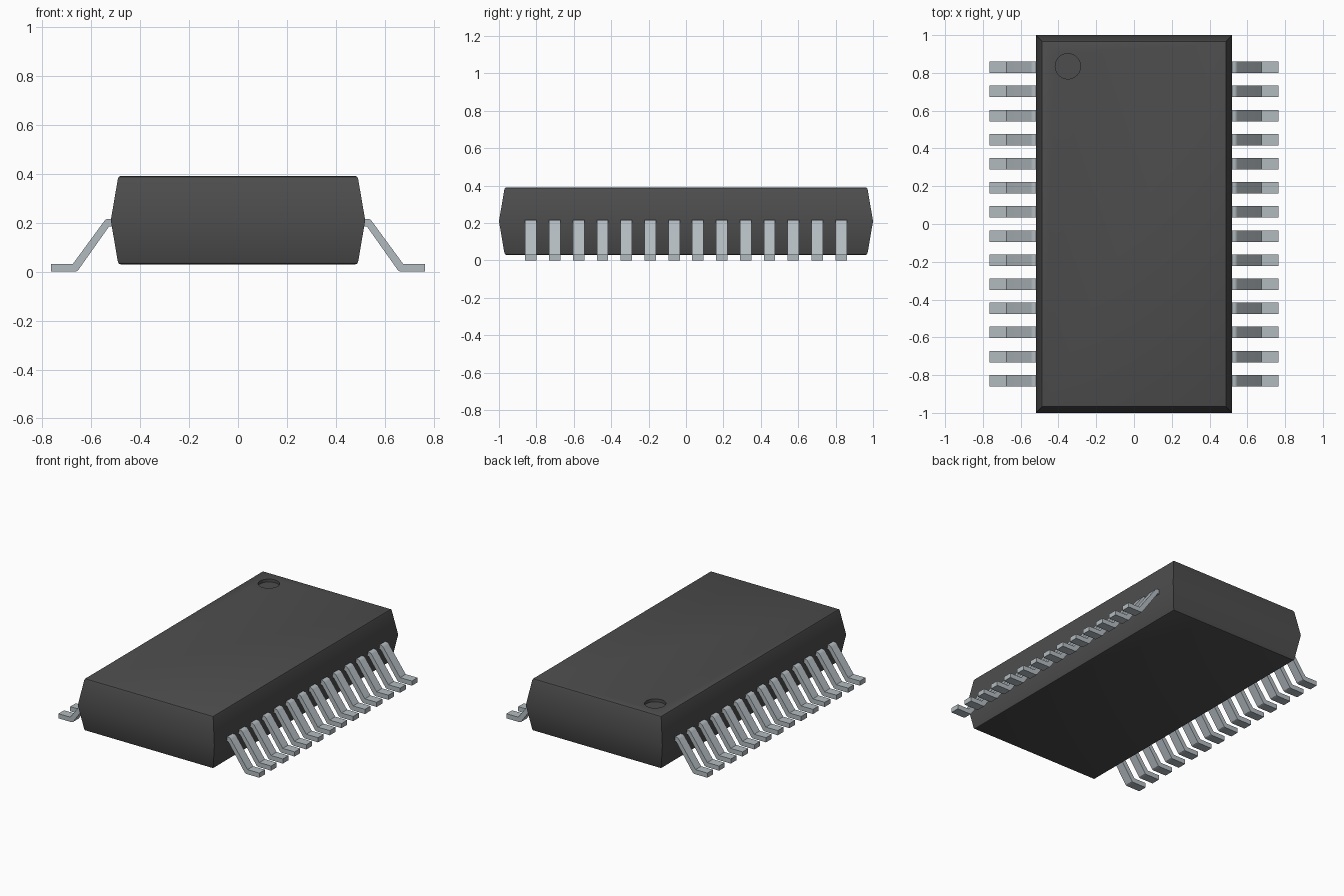
import bpy, bmesh, math

cube = bpy.data.objects.get("Cube")
if cube:
    bpy.data.objects.remove(cube, do_unlink=True)


def material(name, rgb, roughness, metallic=0.0):
    mat = bpy.data.materials.new(name)
    mat.use_nodes = True
    mat.diffuse_color = (*rgb, 1)
    bsdf = mat.node_tree.nodes["Principled BSDF"]
    bsdf.inputs["Base Color"].default_value = (*rgb, 1)
    bsdf.inputs["Roughness"].default_value = roughness
    return mat


def add_object(name, bm, mat):
    bmesh.ops.recalc_face_normals(bm, faces=bm.faces)
    mesh = bpy.data.meshes.new(name)
    bm.to_mesh(mesh)
    bm.free()
    mesh.materials.append(mat)
    obj = bpy.data.objects.new(name, mesh)
    bpy.context.collection.objects.link(obj)
    return obj


def activate(obj):
    bpy.ops.object.select_all(action='DESELECT')
    obj.select_set(True)
    bpy.context.view_layer.objects.active = obj


def smooth(obj):
    activate(obj)
    bpy.ops.object.shade_smooth_by_angle(angle=math.radians(30))


plastic = material("dark grey plastic", (0.075, 0.075, 0.075), 0.6)
metal = material("tinned metal", (0.45, 0.50, 0.53), 0.5)

# Moulded body: rectangular rings (height, inset) with drafted sides and chamfered rims
RINGS = [(0.030, 0.040), (0.033, 0.033), (0.040, 0.029), (0.210, 0.0),
         (0.380, 0.029), (0.388, 0.033), (0.391, 0.040)]
bm = bmesh.new()
loops = [[bm.verts.new((sx * (0.52 - inset), sy * (1.0 - inset), z))
          for sx, sy in ((-1, -1), (1, -1), (1, 1), (-1, 1))] for z, inset in RINGS]
for low, high in zip(loops, loops[1:]):
    for i in range(4):
        j = (i + 1) % 4
        bm.faces.new((low[i], low[j], high[j], high[i]))
bm.faces.new(loops[0])
bm.faces.new(loops[-1])
body = add_object("body", bm, plastic)

# Round first-pin recess cut into the top
bm = bmesh.new()
bmesh.ops.create_cone(bm, cap_ends=True, segments=48, radius1=0.067, radius2=0.067, depth=0.05)
bmesh.ops.translate(bm, verts=bm.verts, vec=(-0.35, 0.835, 0.396))
cutter = add_object("recess_cutter", bm, plastic)
cutter.hide_render = True
cut = body.modifiers.new("recess", 'BOOLEAN')
cut.operation = 'DIFFERENCE'
cut.solver = 'EXACT'
cut.object = cutter
activate(body)
bpy.ops.object.modifier_apply(modifier=cut.name)
bpy.data.objects.remove(cutter, do_unlink=True)
smooth(body)

# Gull-wing lead: side profile (x, z) extruded along y
PROFILE = [(0.49, 0.216), (0.533, 0.216), (0.541, 0.213), (0.548, 0.205),
           (0.675, 0.032), (0.765, 0.032), (0.765, 0.0), (0.665, 0.0),
           (0.655, 0.004), (0.527, 0.185), (0.49, 0.185)]
WIDTH, PITCH, COUNT = 0.061, 0.1276, 14
bm = bmesh.new()
side = bm.faces.new([bm.verts.new((x, -WIDTH / 2, z)) for x, z in PROFILE])
out = bmesh.ops.extrude_face_region(bm, geom=[side])
new_verts = [g for g in out["geom"] if isinstance(g, bmesh.types.BMVert)]
bmesh.ops.translate(bm, verts=new_verts, vec=(0, WIDTH, 0))
first = add_object("left_lead_1", bm, metal)
smooth(first)

# Repeat the lead along both long sides
for n in range(COUNT):
    y = ((COUNT - 1) / 2 - n) * PITCH
    for label, turn in (("left", 0.0), ("right", math.pi)):
        if n == 0 and turn == 0:
            lead = first
        else:
            lead = bpy.data.objects.new(f"{label}_lead_{n + 1}", first.data)
            bpy.context.collection.objects.link(lead)
        lead.location.y = y
        lead.rotation_euler.z = turn
